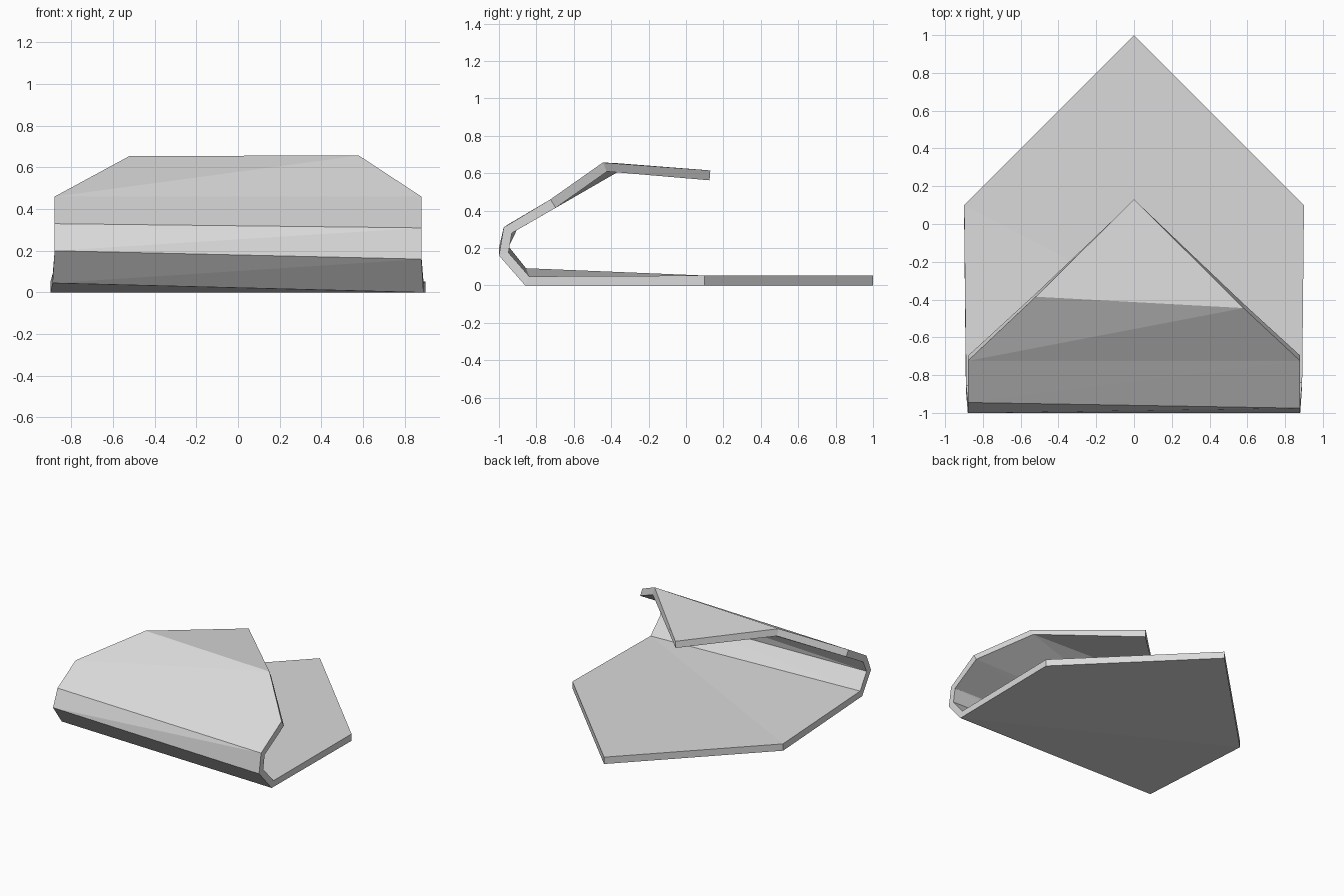
import bpy
import bmesh

cube = bpy.data.objects.get("Cube")
if cube:
    bpy.data.objects.remove(cube, do_unlink=True)

# One flat colour
grey = bpy.data.materials.new("light_grey")
grey.use_nodes = True
colour = (0.7, 0.7, 0.7, 1.0)
grey.diffuse_color = colour
grey.node_tree.nodes["Principled BSDF"].inputs["Base Color"].default_value = colour

# Fold lines across the sheet, from the base plate round to the top flap:
# each pair is the end at -x and the end at +x
folds = [
    ((-0.90, 0.10, 0.00), (0.90, 0.10, 0.00)),
    ((-0.89, -0.88, 0.045), (0.89, -0.86, 0.00)),
    ((-0.88, -1.00, 0.20), (0.88, -1.00, 0.16)),
    ((-0.88, -0.945, 0.33), (0.88, -0.975, 0.31)),
    ((-0.88, -0.725, 0.46), (0.88, -0.725, 0.46)),
    ((-0.52, -0.385, 0.655), (0.58, -0.445, 0.657)),
]
base_tip = (0, 1.0, 0)
flap_tip = (0, 0.13, 0.615)

bm = bmesh.new()
rows = [[bm.verts.new(p) for p in pair] for pair in folds]

# Bands between neighbouring folds, each split along the same diagonal
for (a, b), (c, d) in zip(rows, rows[1:]):
    bm.faces.new((a, b, d))
    bm.faces.new((a, d, c))

# Pointed ends of the base and the flap
bm.faces.new((rows[0][0], bm.verts.new(base_tip), rows[0][1]))
bm.faces.new((rows[-1][0], rows[-1][1], bm.verts.new(flap_tip)))

mesh = bpy.data.meshes.new("folded_sheet")
bm.to_mesh(mesh)
bm.free()
mesh.materials.append(grey)
sheet = bpy.data.objects.new("folded_sheet", mesh)
bpy.context.collection.objects.link(sheet)

# Sheet thickness, grown towards the inside of the fold
solid = sheet.modifiers.new("thickness", "SOLIDIFY")
solid.thickness = 0.053
solid.offset = -1
